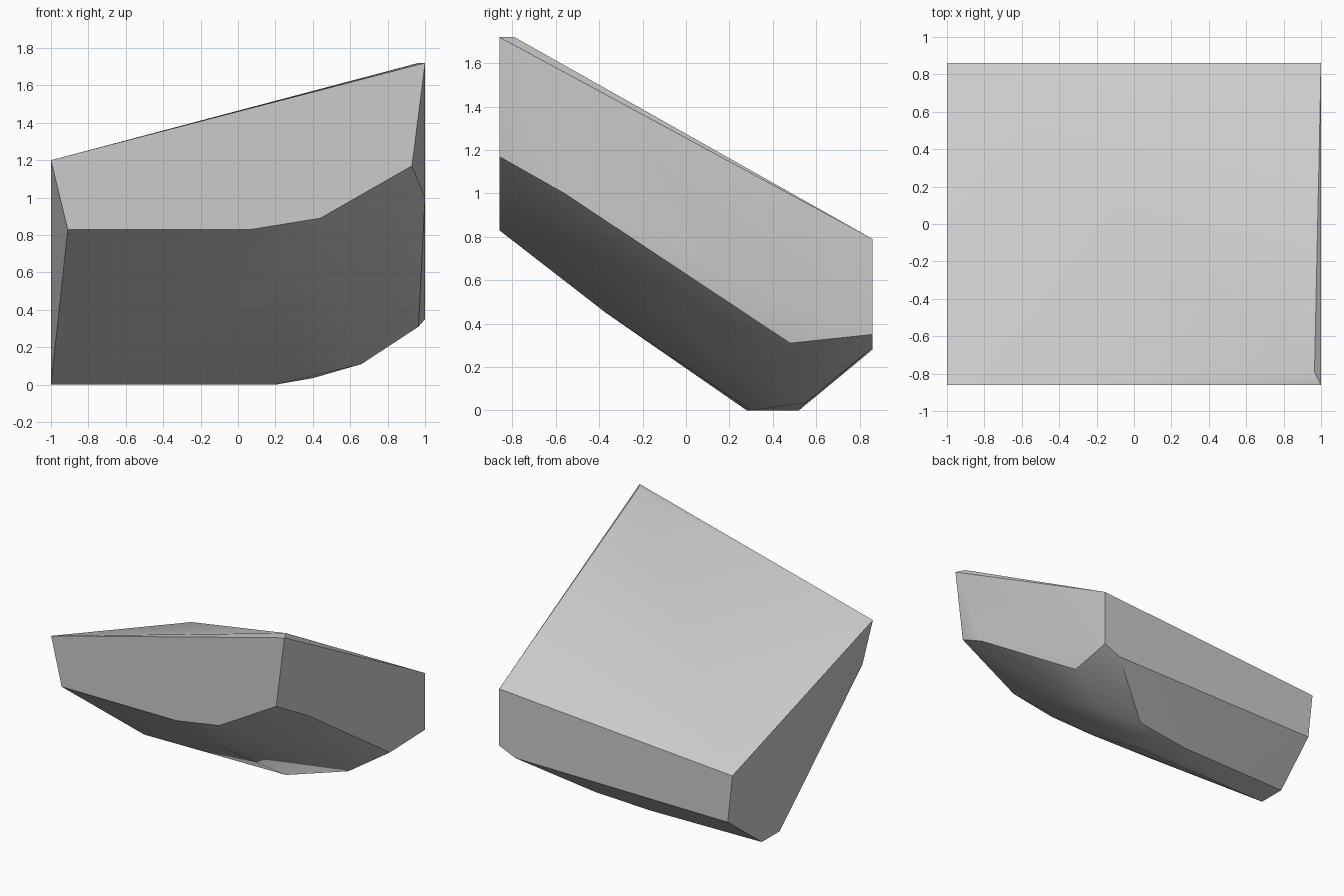
import bpy
import bmesh
import math

default_cube = bpy.data.objects.get("Cube")
if default_cube:
    bpy.data.objects.remove(default_cube, do_unlink=True)

HALF_WIDTH = 1.0
HALF_DEPTH = 0.86


def make_material(name, colour):
    """Create a plain single-colour material."""
    material = bpy.data.materials.new(name)
    material.use_nodes = True
    material.diffuse_color = colour
    shader = material.node_tree.nodes["Principled BSDF"]
    shader.inputs["Base Color"].default_value = colour
    shader.inputs["Roughness"].default_value = 0.8
    return material


def upright_outline(y, outline):
    """Place an outline of (x, z) pairs on a plane facing front or back."""
    return [(x, y, z) for x, z in outline]


def convex_solid(name, points, material):
    """Wrap a closed convex skin around the given outline points."""
    bm = bmesh.new()
    for point in points:
        bm.verts.new(point)
    result = bmesh.ops.convex_hull(bm, input=bm.verts[:])
    unused = {g for g in result["geom_interior"] + result["geom_unused"]
              if isinstance(g, bmesh.types.BMVert)}
    if unused:
        bmesh.ops.delete(bm, geom=list(unused), context='VERTS')
    # Join triangles that lie in the same flat plane
    bmesh.ops.dissolve_limit(bm, angle_limit=math.radians(0.5),
                             verts=bm.verts[:], edges=bm.edges[:])
    bmesh.ops.recalc_face_normals(bm, faces=bm.faces[:])
    mesh = bpy.data.meshes.new(name)
    bm.to_mesh(mesh)
    bm.free()
    mesh.materials.append(material)
    block = bpy.data.objects.new(name, mesh)
    bpy.context.collection.objects.link(block)
    return block


# Flat front face, its lower edge sweeping up towards the left side
front = upright_outline(-HALF_DEPTH, [
    (-HALF_WIDTH, 1.2), (HALF_WIDTH, 1.72), (0.93, 1.17),
    (0.44, 0.89), (0.07, 0.83), (-0.91, 0.83)])

# Lower, narrow back face
back = upright_outline(HALF_DEPTH, [
    (-HALF_WIDTH, 0.65), (HALF_WIDTH, 0.79), (HALF_WIDTH, 0.35),
    (0.86, 0.29), (-0.96, 0.28)])

# Chipped top corner and the lower edge of the left side
left_side = [(0.965, -0.79, 1.72), (HALF_WIDTH, -0.56, 1.0),
             (0.965, 0.48, 0.31)]

# Narrow resting strip, then the rounded underside rising from it
underside = [(-HALF_WIDTH, 0.28, 0), (-HALF_WIDTH, 0.5, 0),
             (-0.05, 0.52, 0), (0.2, 0.3, 0), (0.4, 0.55, 0.035),
             (0.66, 0.41, 0.11), (0.1, -0.37, 0.45)]

stone_grey = make_material("stone grey", (0.6, 0.6, 0.6, 1))
block = convex_solid("slanted_stone_block",
                     front + back + left_side + underside, stone_grey)

# Soften the underside while keeping the main edges crisp
bpy.ops.object.select_all(action='DESELECT')
block.select_set(True)
bpy.context.view_layer.objects.active = block
bpy.ops.object.shade_smooth_by_angle(angle=math.radians(30))
